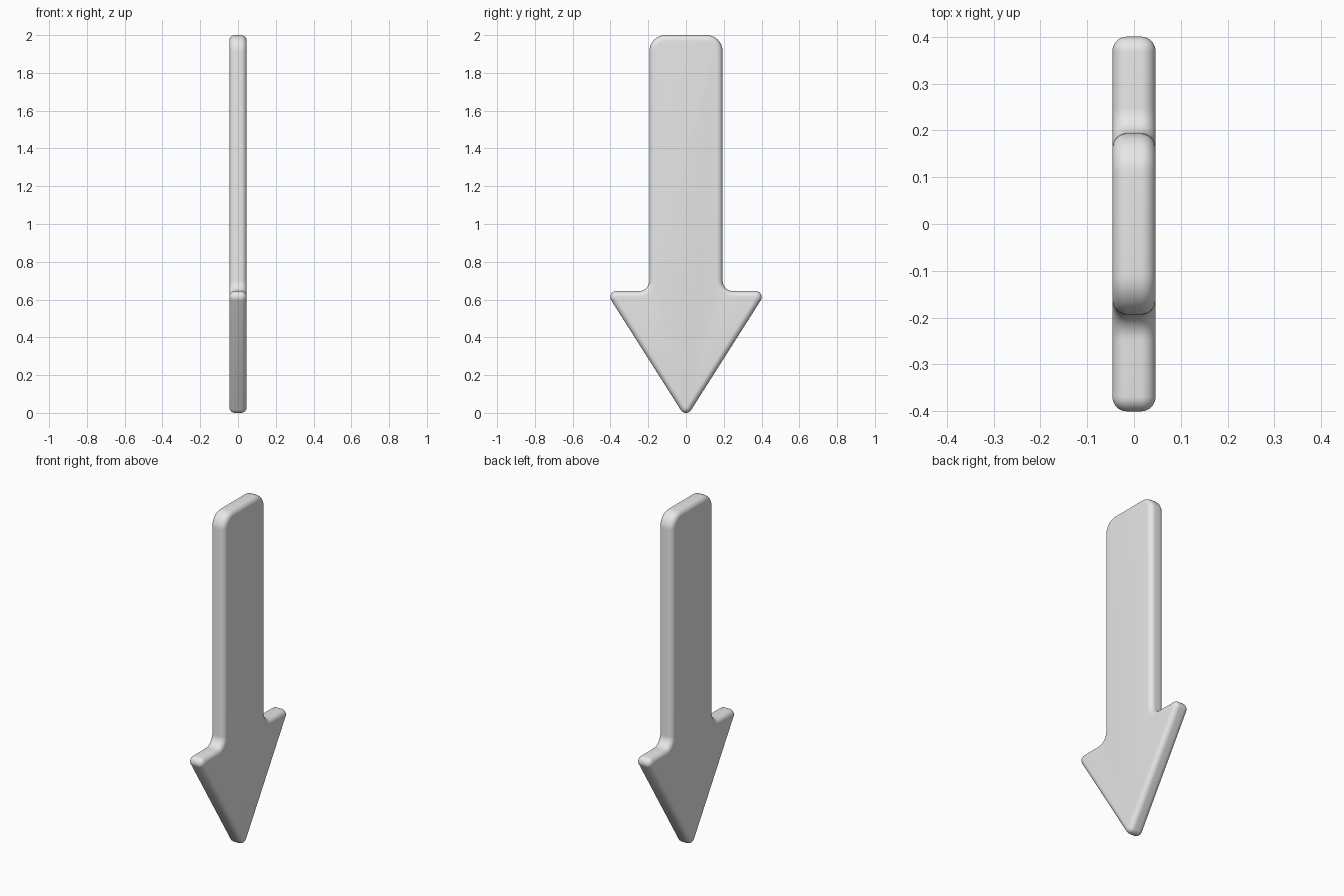
import bpy, bmesh, math
from mathutils import Vector

if "Cube" in bpy.data.objects:
    bpy.data.objects.remove(bpy.data.objects["Cube"])

HALF = 0.046      # half thickness
SOFT = 0.031      # edge rounding

mat = bpy.data.materials.new("light_grey")
mat.diffuse_color = (0.8, 0.8, 0.8, 1)
mat.use_nodes = True
mat.node_tree.nodes["Principled BSDF"].inputs["Base Color"].default_value = mat.diffuse_color

# Sharp arrow corners (y, z, corner radius), counter-clockwise from the tip
right = [(0.427, 0.645, 0.032), (0.194, 0.645, 0.055), (0.194, 2.0, 0.085)]
corners = [(0, -0.028, 0.032)] + right + [(-y, z, r) for y, z, r in reversed(right)]


def rounded_outline(pts, seg=10):
    """Return (point, outward normal) pairs with every corner filleted."""
    out = []
    for i, (y, z, r) in enumerate(pts):
        p = Vector((y, z))
        a = (p - Vector(pts[i - 1][:2])).normalized()
        b = (Vector(pts[(i + 1) % len(pts)][:2]) - p).normalized()
        s = 1 if a.x * b.y - a.y * b.x > 0 else -1   # convex or concave
        n0, n1 = Vector((a.y, -a.x)), Vector((b.y, -b.x))
        turn = math.acos(max(-1, min(1, a.dot(b))))
        centre = p - (n0 + n1).normalized() * s * r / math.cos(turn / 2)
        start = math.atan2(n0.y, n0.x)
        for k in range(seg + 1):
            t = start + s * turn * k / seg
            n = Vector((math.cos(t), math.sin(t)))
            out.append((centre + n * s * r, n))
    return out


# Arrow body: offset rings from one broad face round to the other
outline = rounded_outline(corners)
STEPS = 8
profile = [(HALF - SOFT + SOFT * math.sin(t), SOFT * (1 - math.cos(t)))
           for t in (math.pi / 2 * k / STEPS for k in range(STEPS + 1))]
profile = [(-x, d) for x, d in reversed(profile)] + profile

bm = bmesh.new()
rings = [[bm.verts.new((x, p.x - n.x * d, p.y - n.y * d)) for p, n in outline]
         for x, d in profile]
count = len(outline)
for lo, hi in zip(rings, rings[1:]):
    for i in range(count):
        j = (i + 1) % count
        bm.faces.new((lo[i], lo[j], hi[j], hi[i])).smooth = True
bm.faces.new(rings[-1])
bm.faces.new(rings[0][::-1])
bmesh.ops.recalc_face_normals(bm, faces=bm.faces)

# Rest the tip exactly on the floor
low = min(v.co.z for v in bm.verts)
for v in bm.verts:
    if v.co.z < 0.3:
        v.co.z -= low

mesh = bpy.data.meshes.new("down_arrow")
bm.to_mesh(mesh)
bm.free()
mesh.materials.append(mat)
arrow = bpy.data.objects.new("down_arrow", mesh)
bpy.context.collection.objects.link(arrow)
bpy.context.view_layer.objects.active = arrow
arrow.select_set(True)
bpy.ops.object.shade_smooth_by_angle(angle=math.radians(35))
